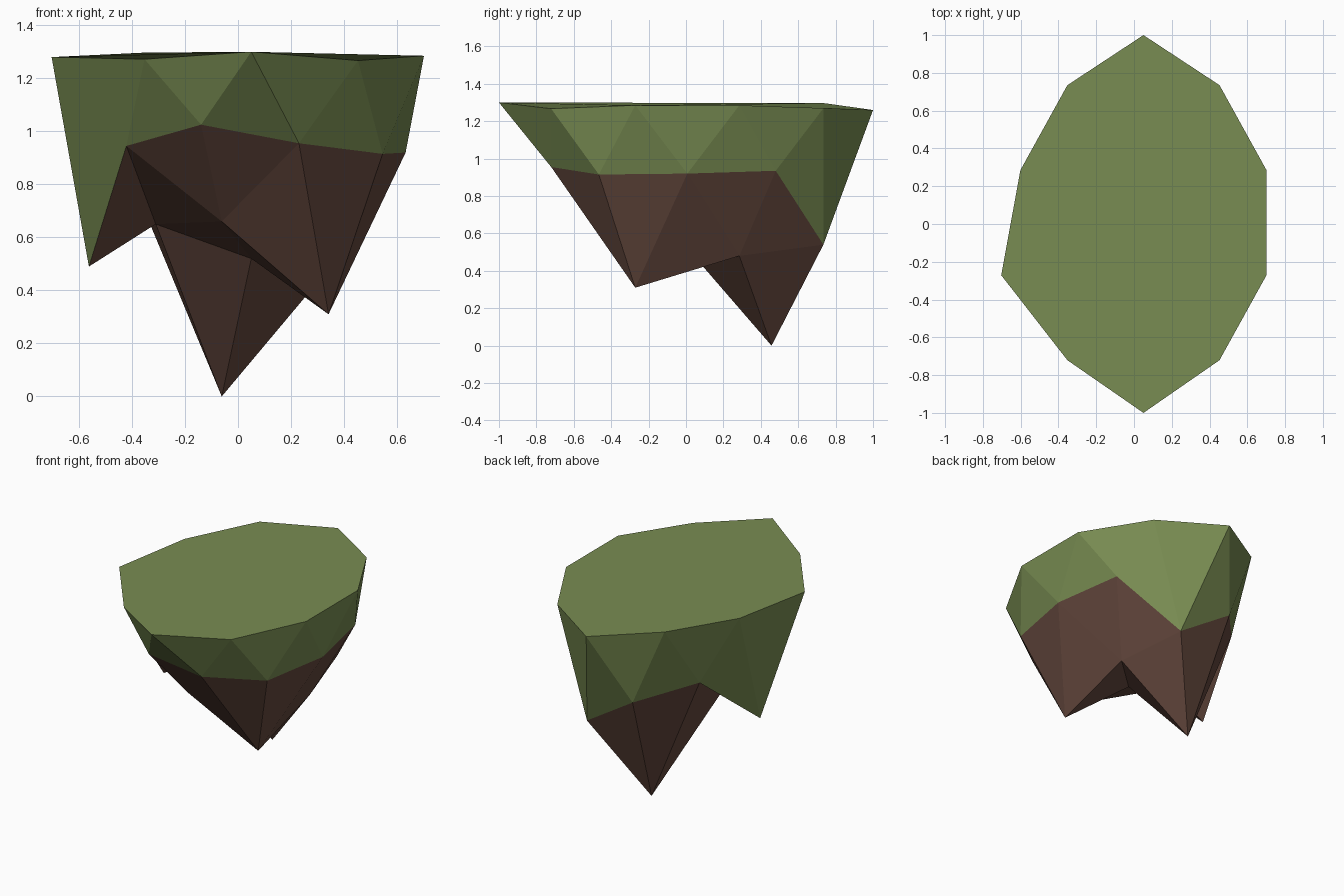
import bpy, bmesh, math

if "Cube" in bpy.data.objects:
    bpy.data.objects.remove(bpy.data.objects["Cube"])

# Low-poly floating island: a squashed half icosphere with uneven ring heights
CX, CY, RX, RY = 0.05, 0.007, 0.685, 0.90

def material(name, rgb):
    m = bpy.data.materials.new(name)
    m.diffuse_color = (*rgb, 1.0)
    m.use_nodes = True
    m.node_tree.nodes["Principled BSDF"].inputs["Base Color"].default_value = m.diffuse_color
    return m

def ring(bm, heights, radii, start, step):
    """Ring of verts counter-clockwise on an ellipse, one per height."""
    verts = []
    for i, z in enumerate(heights):
        a = math.radians(start + step * i)
        r = radii[i % len(radii)]
        verts.append(bm.verts.new((CX + RX * r * math.cos(a),
                                   CY + RY * r * math.sin(a), z)))
    return verts

bm = bmesh.new()
rim = ring(bm, [1.285, 1.27, 1.26, 1.297, 1.285, 1.28, 1.272, 1.30, 1.267, 1.285],
           [1.0], 18, 36)
edge = ring(bm, [0.92, 0.935, 0.54, 0.775, 0.865, 0.49, 0.945, 1.025, 0.955, 0.915],
            [0.85, 0.894], 0, 36)
spikes = ring(bm, [0.48, 0.0, 0.65, 0.66, 0.31], [0.526], 36, 72)
core = bm.verts.new((CX, CY, 0.52))

# Pulled-out corners of the rim
rim[2].co.y, rim[7].co.y, rim[5].co.x = 1.0, -1.0, -0.703

def face(verts, mat):
    bm.faces.new(verts).material_index = mat

# Grass: top and zigzag skirt
face(rim, 0)
for i in range(10):
    face((rim[i], edge[i], edge[(i + 1) % 10]), 0)
    face((rim[i], edge[(i + 1) % 10], rim[(i + 1) % 10]), 0)

# Earth: hanging spikes joined around the core
for k in range(5):
    s, nxt = spikes[k], spikes[(k + 1) % 5]
    a, b, c = edge[2 * k], edge[2 * k + 1], edge[(2 * k + 2) % 10]
    face((s, b, a), 1)
    face((s, c, b), 1)
    face((s, nxt, c), 1)
    face((core, nxt, s), 1)

bmesh.ops.recalc_face_normals(bm, faces=bm.faces)
mesh = bpy.data.meshes.new("floating_island")
bm.to_mesh(mesh)
bm.free()
mesh.materials.append(material("grass green", (0.19, 0.265, 0.085)))
mesh.materials.append(material("earth brown", (0.133, 0.067, 0.049)))
island = bpy.data.objects.new("floating_island", mesh)
bpy.context.collection.objects.link(island)
